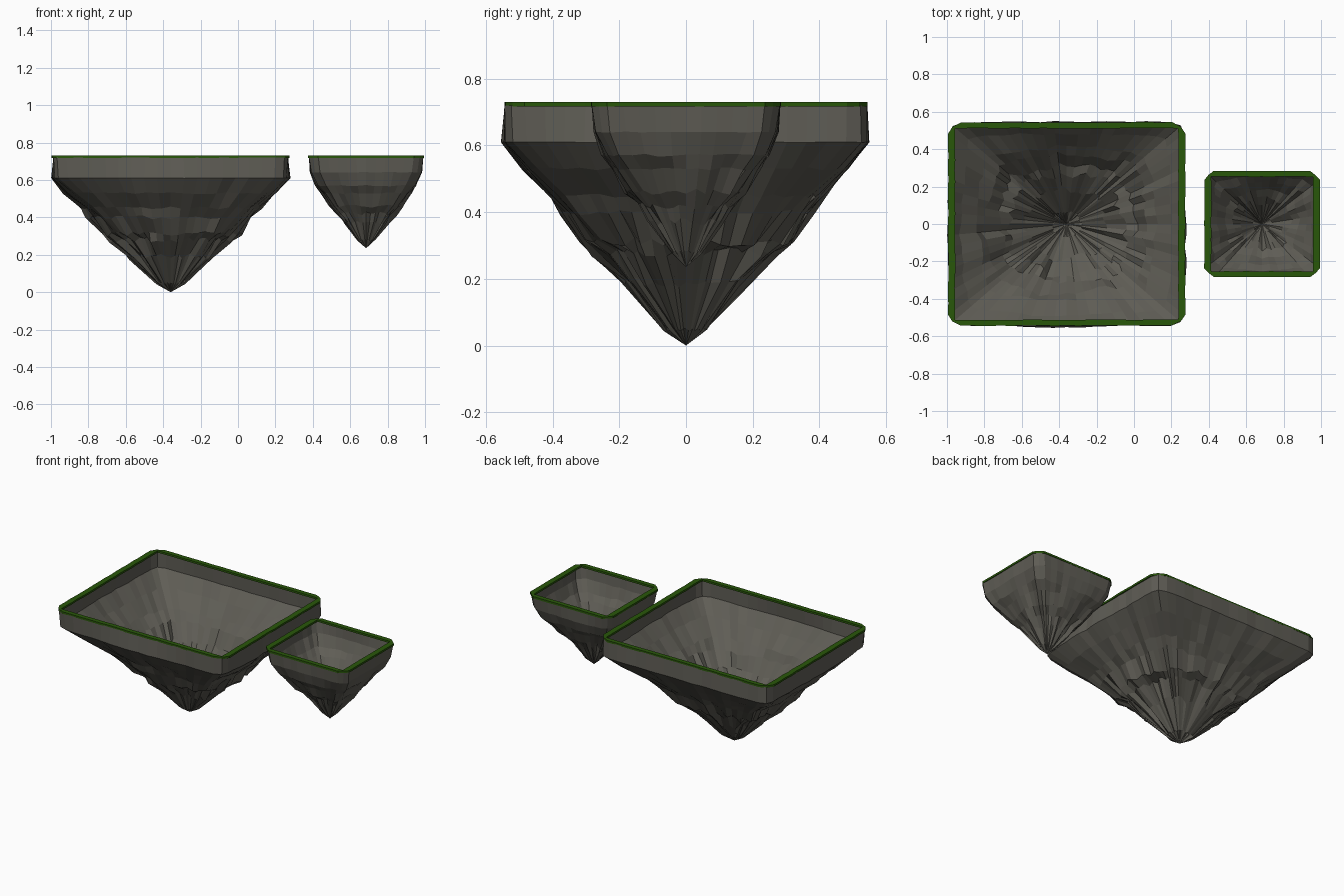
import bpy, bmesh, math, random

cube = bpy.data.objects.get("Cube")
if cube:
    bpy.data.objects.remove(cube)


def material(name, rgb):
    m = bpy.data.materials.new(name)
    m.use_nodes = True
    m.diffuse_color = (*rgb, 1)
    m.node_tree.nodes["Principled BSDF"].inputs["Base Color"].default_value = (*rgb, 1)
    return m


ROCK = material("grey rock", (0.115, 0.11, 0.092))
GRASS = material("dark green grass", (0.022, 0.095, 0.003))


def perimeter(n, hx, hy, chamfer):
    """Rectangle outline, n points per side, with small cut corners."""
    pts = []
    corners = [(-hx, -hy), (hx, -hy), (hx, hy), (-hx, hy)]
    for i in range(4):
        (ax, ay), (bx, by) = corners[i], corners[(i + 1) % 4]
        for k in range(n):
            t = k / n
            x, y = ax + (bx - ax) * t, ay + (by - ay) * t
            cut = max(0, chamfer - (hx - abs(x)) - (hy - abs(y))) / 2
            pts.append((x - math.copysign(cut, x), y - math.copysign(cut, y)))
    return pts


def finish(bm, name, mat, cx):
    bmesh.ops.recalc_face_normals(bm, faces=bm.faces)
    mesh = bpy.data.meshes.new(name)
    bm.to_mesh(mesh)
    bm.free()
    mesh.materials.append(mat)
    ob = bpy.data.objects.new(name, mesh)
    ob.location.x = cx
    bpy.context.collection.objects.link(ob)
    return ob


def bridge(bm, a, b):
    for i in range(len(a)):
        j = (i + 1) % len(a)
        bm.faces.new((a[i], a[j], b[j], b[i]))


def rock_shell(name, cx, hx, hy, n, profile, tip, seed):
    """Open fluted cone: rectangular rings that turn rounder and rougher downward."""
    rng = random.Random(seed)
    outline = perimeter(n, hx, hy, 0.04)
    count = len(outline)
    flute = [rng.uniform(-1, 1) for _ in range(count)]
    bm = bmesh.new()
    previous = None
    for z, scale, rough, lift, roundness in profile:
        ring = []
        drift = rng.uniform(0, math.tau)
        for i, (x, y) in enumerate(outline):
            length = math.hypot(x / hx, y / hy)
            shape = 1 + roundness * (1 / length - 1)
            broad = math.sin(5 * math.tau * i / count + drift)
            noise = 0.45 * flute[i] + 0.25 * rng.uniform(-1, 1) + 0.3 * broad
            r = scale * shape * (1 + rough * noise)
            ring.append(bm.verts.new((x * r, y * r, z + lift * rng.uniform(-1, 1))))
        if previous:
            bridge(bm, previous, ring)
        previous = ring
    apex = bm.verts.new((0, 0, tip))
    for i in range(count):
        bm.faces.new((previous[i], previous[(i + 1) % count], apex))
    return finish(bm, name, ROCK, cx)


def grass_rim(name, cx, hx, hy, n, top, seed):
    """Thin turf frame lying on the upper edge of a shell."""
    rng = random.Random(seed)
    bm = bmesh.new()
    outer = perimeter(n, hx, hy, 0.045)
    inner = perimeter(n, hx - 0.037, hy - 0.031, 0)
    wave = [1 + rng.uniform(-0.003, 0.003) for _ in outer]
    loops = []
    for pts, z in ((outer, top), (inner, top), (inner, top - 0.013), (outer, top - 0.013)):
        loops.append([bm.verts.new((x * w, y * w, z)) for (x, y), w in zip(pts, wave)])
    for i in range(4):
        bridge(bm, loops[i], loops[(i + 1) % 4])
    return finish(bm, name, GRASS, cx)


# Profile rows: height, scale, roughness, vertical jitter, roundness
large = [
    (0.72, 0.986, 0.005, 0, 0),
    (0.61, 1.0, 0.016, 0.001, 0.08),
    (0.53, 0.885, 0.03, 0.005, 0.2),
    (0.45, 0.75, 0.05, 0.008, 0.38),
    (0.40, 0.68, 0.07, 0.01, 0.55),
    (0.31, 0.57, 0.11, 0.015, 0.7),
    (0.28, 0.49, 0.15, 0.018, 0.78),
    (0.19, 0.34, 0.18, 0.018, 0.83),
    (0.05, 0.12, 0.18, 0.008, 0.83),
]
small = [
    (0.72, 0.99, 0.006, 0, 0),
    (0.64, 0.965, 0.02, 0.002, 0.08),
    (0.57, 0.875, 0.04, 0.005, 0.22),
    (0.53, 0.775, 0.06, 0.006, 0.4),
    (0.46, 0.63, 0.09, 0.01, 0.58),
    (0.42, 0.49, 0.14, 0.012, 0.72),
    (0.37, 0.37, 0.17, 0.012, 0.8),
    (0.28, 0.155, 0.18, 0.006, 0.8),
]

rock_shell("large_island_rock", -0.36, 0.636, 0.551, 18, large, 0.0, 4)
grass_rim("large_island_grass_rim", -0.36, 0.634, 0.543, 18, 0.73, 5)
rock_shell("small_island_rock", 0.685, 0.308, 0.285, 12, small, 0.235, 8)
grass_rim("small_island_grass_rim", 0.685, 0.309, 0.284, 12, 0.73, 9)
